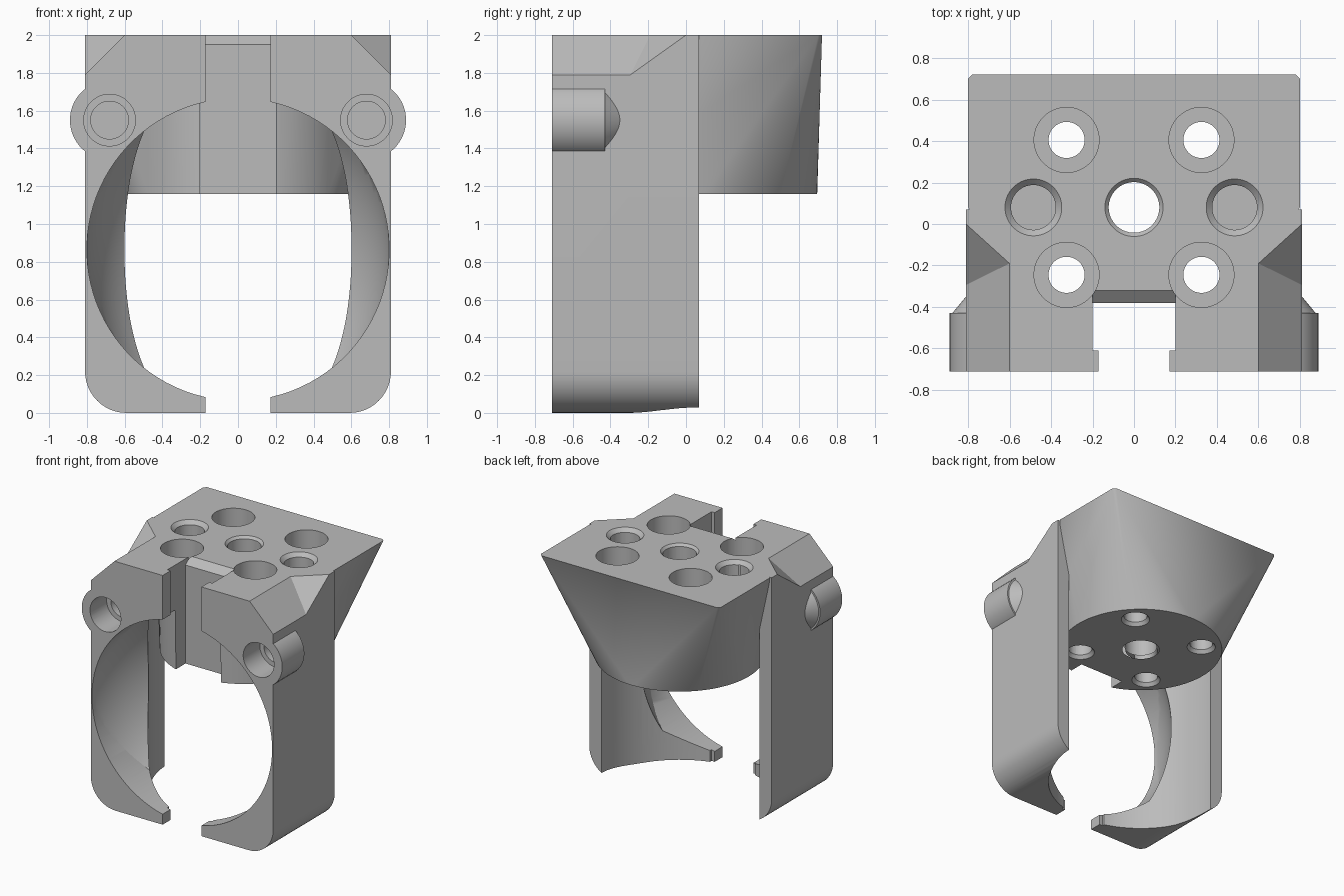
import bpy, bmesh, math
from mathutils import Vector, Matrix

if "Cube" in bpy.data.objects:
    bpy.data.objects.remove(bpy.data.objects["Cube"], do_unlink=True)

grey = bpy.data.materials.new("plain grey")
grey.use_nodes = True
tone = (0.5, 0.5, 0.5, 1)
grey.diffuse_color = tone
grey.node_tree.nodes["Principled BSDF"].inputs["Base Color"].default_value = tone

CY, CZ = 0.08, 0.865      # flange axis in y, clamp axis in z
FRONT, TOP = -0.71, 2.0


def make(name, bm):
    bmesh.ops.recalc_face_normals(bm, faces=bm.faces)
    mesh = bpy.data.meshes.new(name)
    bm.to_mesh(mesh)
    bm.free()
    mesh.materials.append(grey)
    ob = bpy.data.objects.new(name, mesh)
    bpy.context.collection.objects.link(ob)
    return ob


def hull(name, points):
    bm = bmesh.new()
    for p in points:
        bm.verts.new(p)
    out = bmesh.ops.convex_hull(bm, input=bm.verts)
    bmesh.ops.delete(bm, geom=list({v for v in out["geom_interior"] + out["geom_unused"]
                                    if isinstance(v, bmesh.types.BMVert)}), context="VERTS")
    bmesh.ops.dissolve_limit(bm, angle_limit=0.001, verts=bm.verts, edges=bm.edges)
    return make(name, bm)


def box(name, lo, hi):
    return hull(name, [(x, y, z) for x in (lo[0], hi[0])
                       for y in (lo[1], hi[1]) for z in (lo[2], hi[2])])


def ring(x, y, z, r, n=64, axis="z"):
    pts = []
    for i in range(n):
        a = math.tau * (i + 0.5) / n
        c, s = r * math.cos(a), r * math.sin(a)
        pts.append((x + c, y + s, z) if axis == "z" else (x + c, y, z + s))
    return pts


def upright(name, x, y, z0, z1, r0, r1=None, n=48):
    return hull(name, ring(x, y, z0, r0, n) + ring(x, y, z1, r1 or r0, n))


def along_y(name, x, z, y0, y1, r0, r1=None, n=48):
    return hull(name, ring(x, y0, z, r0, n, "y") + ring(x, y1, z, r1 or r0, n, "y"))


def combine(target, tool, op):
    mod = target.modifiers.new(op, "BOOLEAN")
    mod.operation, mod.solver, mod.object = op, "EXACT", tool
    bpy.context.view_layer.update()
    done = bpy.data.meshes.new_from_object(
        target.evaluated_get(bpy.context.evaluated_depsgraph_get()))
    target.modifiers.clear()
    target.data = done
    bpy.data.objects.remove(tool, do_unlink=True)


def cut(tool):
    combine(body, tool, "DIFFERENCE")


def add(tool):
    combine(body, tool, "UNION")


# Clamp block with rounded lower corners
R = 0.22
outline = [(s * 0.81, TOP) for s in (-1, 1)]
for i in range(13):
    a = math.pi / 2 * i / 12
    for s in (-1, 1):
        outline.append((s * (0.81 - R + R * math.sin(a)), R - R * math.cos(a)))
body = hull("clamp_body", [(x, y, z) for x, z in outline for y in (FRONT, 0.07)])

# Side bosses with tapered rear ends
for s in (-1, 1):
    add(along_y("boss", s * 0.68, 1.55, FRONT, -0.43, 0.21))
    add(along_y("boss_taper", s * 0.68, 1.55, -0.44, -0.35, 0.205, 0.13))

# Barrel cavity at the front: a round bore limited by a tall ellipsoid
cavity = along_y("cavity", 0, CZ, -1.2, 0.3, 0.8, n=96)
bm = bmesh.new()
bmesh.ops.create_uvsphere(bm, u_segments=96, v_segments=64, radius=1,
                          matrix=Matrix.Translation((0, -0.82, CZ))
                          @ Matrix.Diagonal((0.81, 0.81, 1.03, 1)))
combine(cavity, make("ellipsoid", bm), "INTERSECT")
cut(cavity)

# Upright clearance behind the jaws
cut(upright("clearance", 0, CY, -0.2, 1.6, 0.7, n=96))

# Flange body: round foot lofted to a square-backed top
corners = [(s * 0.8, y, TOP) for s in (-1, 1) for y in (CY, 0.7)]
back = [(s * 0.78, 0.72, TOP) for s in (-1, 1)]
add(hull("flange", ring(0, CY, 1.16, 0.615, 96) + ring(0, CY, TOP, 0.63, 96)
         + corners + back))

# Front slot, narrower between the jaw lips, with a sloped upper edge
cut(box("slot", (-0.2, -0.61, -0.1), (0.2, -0.38, 2.1)))
cut(box("slot_mouth", (-0.172, -0.9, -0.1), (0.172, -0.5, 2.1)))
cut(hull("slot_lip", [(x, y, z) for x in (-0.2, 0.2)
                      for y, z in ((-0.45, 1.95), (-0.38, 1.95), (-0.32, 2.0),
                                   (-0.32, 2.1), (-0.45, 2.1))]))

# Sloped shoulders
for s in (-1, 1):
    pts = []
    for x, z in ((0.55, 2.05), (0.95, 1.65), (0.95, 2.05)):
        y_end = -0.19 + 0.905 * (x - 0.6) + 1.4 * (z - TOP)
        pts += [(s * x, -1, z), (s * x, y_end, z)]
    cut(hull("shoulder", pts))

# Counterbored bolt holes
for sx in (-1, 1):
    for sy in (-1, 1):
        x, y = sx * 0.325, CY + sy * 0.325
        cut(upright("counterbore", x, y, 1.42, 2.1, 0.157))
        cut(upright("bolt_hole", x, y, 1.1, 1.5, 0.087))
        cut(upright("bolt_rim", x, y, 1.15, 1.19, 0.115, 0.085))

# Dowel sockets and centre hole with chamfered rims
for s in (-1, 1):
    cut(upright("dowel_socket", s * 0.485, CY, 1.6, 2.1, 0.108))
    cut(upright("dowel_rim", s * 0.485, CY, 1.97, 2.01, 0.107, 0.147))
cut(upright("centre_hole", 0, CY, 1.1, 2.1, 0.122))
cut(upright("centre_rim", 0, CY, 1.98, 2.01, 0.121, 0.15))
cut(upright("centre_rim_low", 0, CY, 1.15, 1.18, 0.15, 0.121))

# Stepped screw holes in the bosses
for s in (-1, 1):
    cut(along_y("screw_hole", s * 0.68, 1.55, -0.8, -0.5, 0.137))
    cut(along_y("screw_core", s * 0.68, 1.55, -0.6, -0.4, 0.1))

body.data.materials.clear()
body.data.materials.append(grey)
for p in body.data.polygons:
    p.material_index = 0
bpy.ops.object.select_all(action="DESELECT")
body.select_set(True)
bpy.context.view_layer.objects.active = body
bpy.ops.object.shade_smooth_by_angle(angle=math.radians(25))
